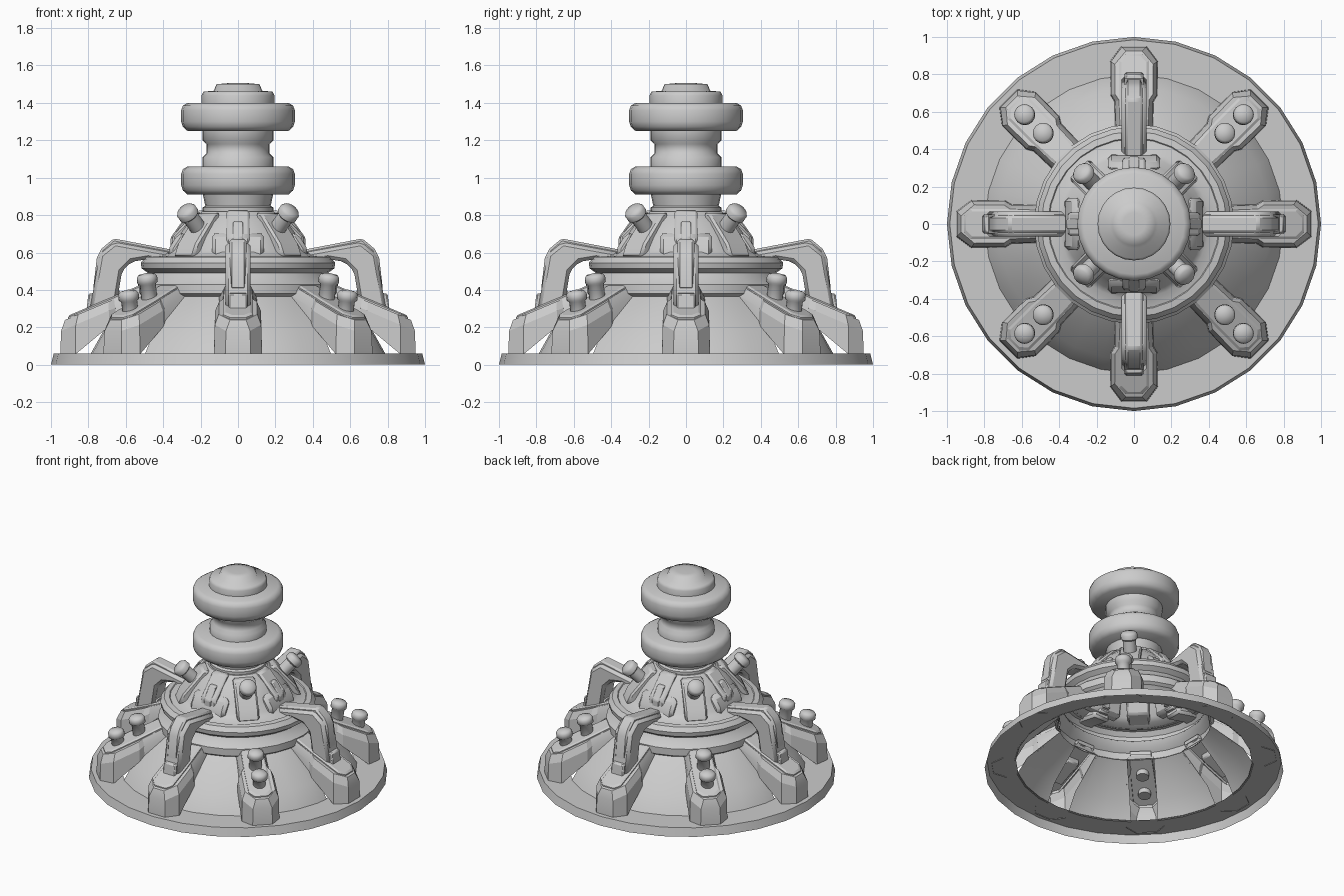
import bpy, bmesh
from math import radians, cos, sin, pi
from mathutils import Matrix, Vector

cube = bpy.data.objects.get("Cube")
if cube:
    bpy.data.objects.remove(cube, do_unlink=True)

grey = bpy.data.materials.new("plain grey")
grey.use_nodes = True
grey.diffuse_color = (0.6, 0.6, 0.6, 1)
grey.node_tree.nodes["Principled BSDF"].inputs["Base Color"].default_value = grey.diffuse_color


def finish(name, bm, angle=35, bevel=0):
    """Turn a bmesh into a shaded object, with an optional chamfer."""
    bmesh.ops.recalc_face_normals(bm, faces=bm.faces)
    mesh = bpy.data.meshes.new(name)
    bm.to_mesh(mesh)
    bm.free()
    mesh.materials.append(grey)
    ob = bpy.data.objects.new(name, mesh)
    bpy.context.collection.objects.link(ob)
    if bevel:
        mod = ob.modifiers.new("chamfer", "BEVEL")
        mod.width, mod.segments = bevel, 1
        mod.limit_method, mod.angle_limit = "ANGLE", radians(30)
    bpy.ops.object.select_all(action="DESELECT")
    ob.select_set(True)
    bpy.context.view_layer.objects.active = ob
    bpy.ops.object.shade_smooth_by_angle(angle=radians(angle))
    return ob


def bridge(bm, a, b):
    """Join two closed loops of vertices."""
    for i in range(len(a)):
        j = (i + 1) % len(a)
        bm.faces.new((a[i], a[j], b[j], b[i]))


def lathe(name, profile, sides=28, angle=35, slots=False):
    """Spin a (radius, height) profile around z, optionally open behind the feet."""
    bm = bmesh.new()
    rings = [[bm.verts.new((r * cos(2 * pi * i / sides), r * sin(2 * pi * i / sides), z))
              for i in range(sides)] for r, z in profile]
    for a, b in zip(rings, rings[1:]):
        bridge(bm, a, b)
    bmesh.ops.remove_doubles(bm, verts=bm.verts, dist=0.0005)
    if slots:
        normals = [Vector((-sin(k * pi / 4), cos(k * pi / 4), 0)) for k in range(4)]
        for n in normals:
            for s in (-.09, .09):
                bmesh.ops.bisect_plane(bm, geom=bm.verts[:] + bm.edges[:] + bm.faces[:],
                                       plane_co=n * s, plane_no=n)
        behind = [f for f in bm.faces if f.calc_center_median().z < .34
                  and any(abs(f.calc_center_median().dot(n)) < .09 for n in normals)]
        bmesh.ops.delete(bm, geom=behind, context="FACES")
    return finish(name, bm, angle)


def slab(name, outline, half, bevel):
    """Extrude a side outline in (radius, height) across y."""
    bm = bmesh.new()
    sides = [[bm.verts.new((r, s * half, z)) for r, z in outline] for s in (-1, 1)]
    for loop in sides:
        bm.faces.new(loop)
    bridge(bm, *sides)
    return finish(name, bm, 25, bevel)


def foot_top(r):
    return .235 + .425 * (.935 - r)


def pad(name, plan, tiers):
    """Stack inset copies of a (radius, half width) plan on the foot slope.
    A tier is an inset and a height above the slope; None follows the skirt."""
    bm = bmesh.new()
    mid = (plan[0][0] + plan[-1][0]) / 2
    reach = plan[0][0] - mid
    loops = []
    for inset, lift in tiers:
        half_loop = []
        for r, w in plan:
            r = mid + (r - mid) * (1 - inset / reach)
            z = max(.055, .17 + .86 * (.73 - r)) if lift is None else foot_top(r) + lift
            half_loop.append((r, w - inset, z))
        full = half_loop + [(r, -w, z) for r, w, z in reversed(half_loop)]
        loops.append([bm.verts.new(p) for p in full])
    for a, b in zip(loops, loops[1:]):
        bridge(bm, a, b)
    bm.faces.new(loops[-1])
    return finish(name, bm, 20)


def bolt(name, base, tilt, length, radius):
    """Shaft with a wider rounded head, leaning outward along +x."""
    k = radius
    ob = lathe(name, [(0, 0), (k * .78, 0), (k * .78, length - .055), (k, length - .045),
                      (k, length - .015), (k * .8, length), (0, length + .008)], 16, 50)
    ob.data.transform(Matrix.Translation(Vector((base[0], 0, base[1])))
                      @ Matrix.Rotation(radians(tilt), 4, "Y"))
    return ob


def around(ob, start, step=90):
    """Repeat a part around the z axis, sharing its mesh."""
    name = ob.name
    for i in range(360 // step):
        part = ob if i == 0 else ob.copy()
        if i:
            bpy.context.collection.objects.link(part)
        part.name = f"{name}_{i + 1}"
        part.rotation_euler.z = radians(start + i * step)


# Thin base flange and hollow sloping skirt
lathe("base_flange", [(1, 0), (.985, .06), (.79, .06)], angle=20)
lathe("skirt", [(.8, .055), (.73, .18), (.515, .365)], slots=True)
lathe("skirt_band", [(.515, .365), (.535, .38), (.535, .43), (.5, .46), (.48, .495)])
lathe("shoulder_ring", [(.48, .49), (.515, .515), (.52, .545), (.495, .575), (.46, .58),
                        (.45, .57)])
lathe("dome", [(.47, .572), (.4, .585), (.37, .61), (.33, .68), (.27, .76), (.2, .82),
               (.17, .82)])

# Column with two thick collars and a cap
lathe("column", [(.19, .81), (.19, .84), (.175, .85), (.19, .92)], 24)
lathe("column_waist", [(.19, 1.05), (.19, 1.11), (.168, 1.13), (.168, 1.18), (.19, 1.2),
                       (.19, 1.26)], 24, 50)
for name, z in (("lower_collar", .91), ("upper_collar", 1.25)):
    lathe(name, [(0, z), (.27, z), (.295, z + .022), (.304, z + .05), (.304, z + .11),
                 (.295, z + .135), (.27, z + .15), (0, z + .15)], 24, 50)
lathe("cap", [(.195, 1.39), (.195, 1.44), (.185, 1.46), (.13, 1.465), (.115, 1.5),
              (.06, 1.505), (0, 1.506)], 24, 70)

# Eight feet with cut corners, sloped shoulders and a raised top plate
around(pad("foot", [(.95, .068), (.87, .128), (.69, .126), (.655, .105), (.5, .1)],
           [(0, None), (.004, -.05), (.025, 0)]), 0, 45)
around(pad("foot_plate", [(.91, .045), (.875, .08), (.7, .08), (.5, .07)],
           [(0, -.02), (0, .008), (.012, .016)]), 0, 45)

# Four bent arms with a narrower spine and a lower socket
arm = slab("arm", [(.795, .28), (.74, .59), (.66, .655), (.33, .595), (.33, .535), (.48, .565),
                   (.57, .55), (.62, .5), (.65, .32)], .068, .018)
around(arm, 0)
spine = slab("arm_spine", [(.775, .4), (.755, .57), (.73, .62), (.665, .675), (.3, .605),
                           (.3, .57), (.63, .6), (.7, .54)], .045, .012)
around(spine, 0)
socket = slab("arm_socket", [(.815, .25), (.8, .38), (.63, .4), (.63, .33)], .05, .008)
around(socket, 0)

# Dome brackets and pins above each arm
bracket = slab("dome_bracket", [(.375, .57), (.365, .63), (.32, .7), (.28, .71), (.3, .58)],
               .14, .02)
around(bracket, 0)
rib = slab("dome_rib", [(.36, .6), (.35, .69), (.22, .825), (.17, .825), (.28, .68)], .062, .012)
around(rib, 0)
pin = slab("arm_pin", [(.36, .6), (.36, .68), (.3, .765), (.26, .765), (.28, .6)], .028, .006)
around(pin, 0)

# Diagonal mounts, slanted dome bolts and paired foot bolts
mount = slab("bolt_mount", [(.42, .575), (.385, .65), (.25, .81), (.2, .81), (.3, .6)],
             .075, .012)
around(mount, 45)
around(bolt("dome_bolt", (.26, .69), 45, .2, .057), 45)
around(bolt("inner_foot_bolt", (.665, .32), 9, .165, .055), 45)
around(bolt("outer_foot_bolt", (.81, .26), 9, .135, .055), 45)
